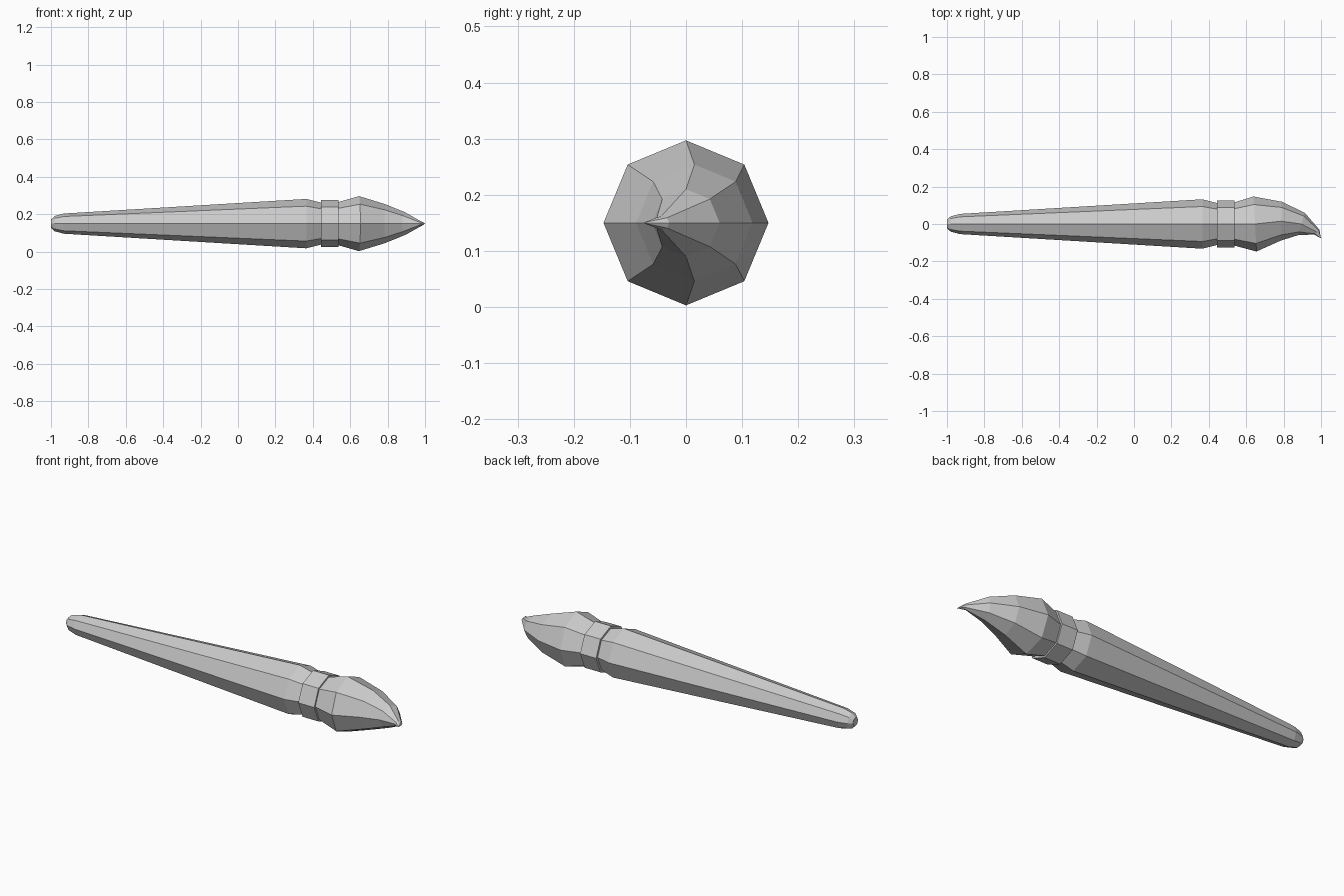
import bpy, bmesh
from math import cos, sin, pi

if "Cube" in bpy.data.objects:
    bpy.data.objects.remove(bpy.data.objects["Cube"])

SIDES = 8
ZC = 0.15


def loft(name, rings):
    """Octagonal loft along x. Ring = (x, y centre, radius, x tilt); radius 0 is a point."""
    bm = bmesh.new()
    loops = []
    for x, y, r, tilt in rings:
        if r == 0:
            loops.append([bm.verts.new((x, y, ZC))])
            continue
        loops.append([bm.verts.new((x + tilt * cos(2 * pi * i / SIDES),
                                    y + r * cos(2 * pi * i / SIDES),
                                    ZC + r * sin(2 * pi * i / SIDES)))
                      for i in range(SIDES)])
    for a, b in zip(loops, loops[1:]):
        for i in range(SIDES):
            j = (i + 1) % SIDES
            quad = [a[i % len(a)], a[j % len(a)], b[j % len(b)], b[i % len(b)]]
            bm.faces.new(list(dict.fromkeys(quad)))
    for end in (loops[0], loops[-1]):
        if len(end) > 1:
            bm.faces.new(end)
    bmesh.ops.recalc_face_normals(bm, faces=bm.faces)
    mesh = bpy.data.meshes.new(name)
    bm.to_mesh(mesh)
    bm.free()
    obj = bpy.data.objects.new(name, mesh)
    bpy.context.collection.objects.link(obj)
    return obj


# Tapered handle with rounded end
loft("handle", [(-1.0, 0, 0.022, 0), (-0.98, 0, 0.041, 0), (-0.93, 0, 0.054, 0),
                (0.365, 0, 0.132, 0), (0.445, 0, 0.112, 0)])

# Metal collar
loft("ferrule", [(0.443, 0, 0.125, 0), (0.537, 0, 0.125, 0)])

# Bristles swept to a hooked tip
loft("bristles", [(0.535, 0, 0.115, 0), (0.647, 0, 0.147, -0.008),
                  (0.787, 0.015, 0.104, 0.003), (0.895, 0, 0.06, 0.018),
                  (0.977, -0.043, 0.013, 0.014), (1.0, -0.077, 0, 0)])
